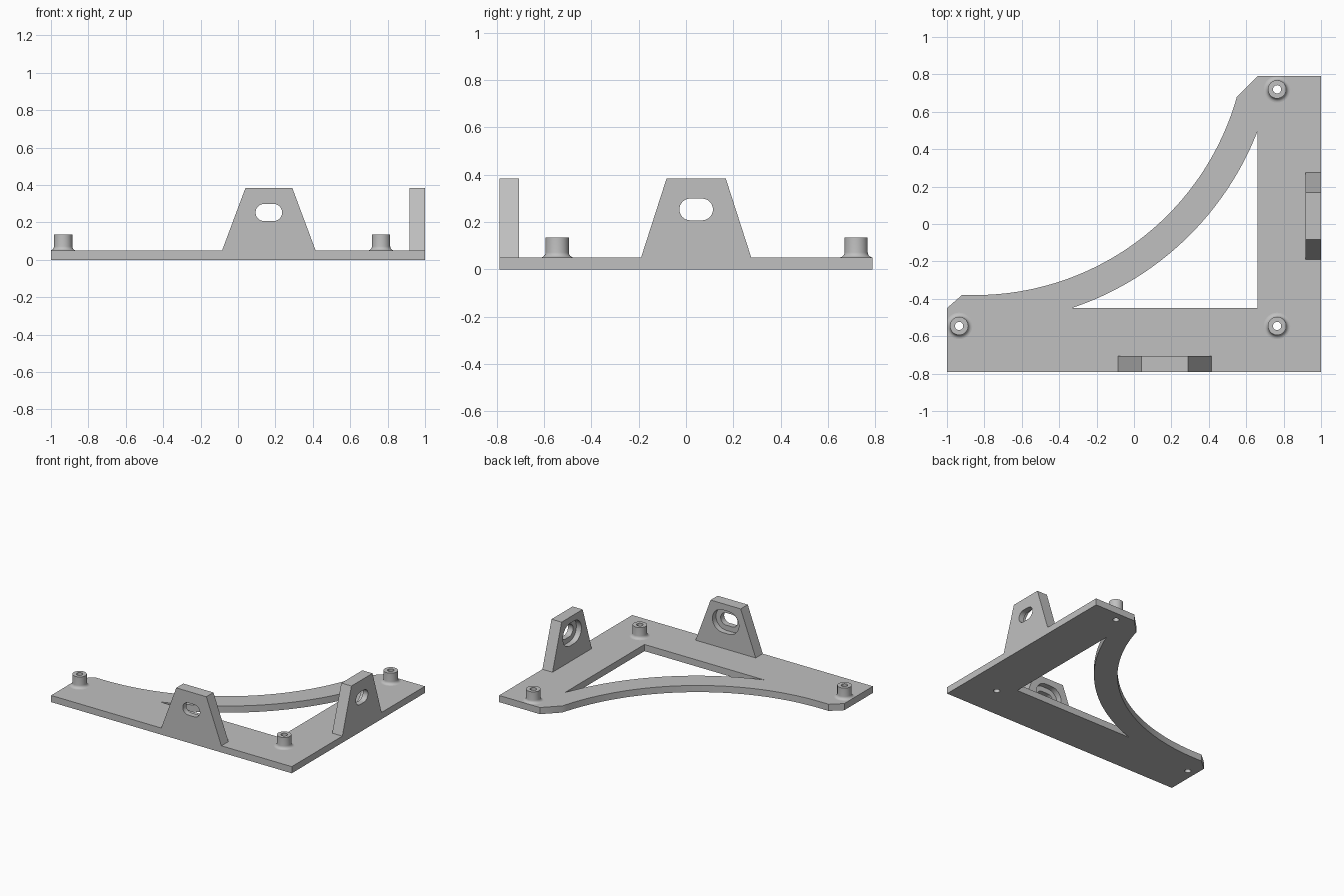
import bpy, bmesh
from math import pi, cos, sin, atan2, hypot
from mathutils import Vector, Matrix

cube = bpy.data.objects.get("Cube")
if cube:
    bpy.data.objects.remove(cube, do_unlink=True)

grey = bpy.data.materials.new("plain grey")
grey.use_nodes = True
grey.diffuse_color = (0.53, 0.53, 0.53, 1)
grey.node_tree.nodes["Principled BSDF"].inputs["Base Color"].default_value = grey.diffuse_color

PLATE, TOP = 0.05, 0.135
HOLE = 0.022
SIDES = 32


def add_object(name, bm):
    bmesh.ops.recalc_face_normals(bm, faces=bm.faces)
    mesh = bpy.data.meshes.new(name)
    bm.to_mesh(mesh)
    bm.free()
    mesh.materials.append(grey)
    obj = bpy.data.objects.new(name, mesh)
    bpy.context.collection.objects.link(obj)
    return obj


def prism(name, points, direction, matrix=Matrix()):
    """Extrude a closed outline along a direction."""
    bm = bmesh.new()
    face = bm.faces.new([bm.verts.new(p) for p in points])
    moved = bmesh.ops.extrude_face_region(bm, geom=[face], use_keep_orig=True)["geom"]
    bmesh.ops.translate(bm, vec=direction, verts=[v for v in moved if isinstance(v, bmesh.types.BMVert)])
    bm.transform(matrix)
    return add_object(name, bm)


def activate(obj):
    bpy.ops.object.select_all(action='DESELECT')
    obj.select_set(True)
    bpy.context.view_layer.objects.active = obj


def cut(obj, cutter):
    """Subtract the cutter and discard it."""
    mod = obj.modifiers.new("cut", 'BOOLEAN')
    mod.operation, mod.solver, mod.object = 'DIFFERENCE', 'EXACT', cutter
    activate(obj)
    bpy.ops.object.modifier_apply(modifier=mod.name)
    bpy.data.objects.remove(cutter, do_unlink=True)


def finish(obj):
    activate(obj)
    bpy.ops.object.shade_smooth_by_angle(angle=pi / 6)


def arc(center, start, end, steps=48):
    """Points from start to end around a center."""
    a, b = [Vector(p) - Vector(center) for p in (start, end)]
    t0, t1 = atan2(a.y, a.x), atan2(b.y, b.x)
    pts = []
    for i in range(steps + 1):
        f = i / steps
        t, r = t0 + (t1 - t0) * f, hypot(*a) * (1 - f) + hypot(*b) * f
        pts.append((center[0] + r * cos(t), center[1] + r * sin(t)))
    return pts


def circle(x, y, z):
    return [(x + HOLE * cos(2 * pi * i / SIDES), y + HOLE * sin(2 * pi * i / SIDES), z)
            for i in range(SIDES)]


# Base plate: corner outline with a curved brace and a window
bosses = {"left_corner": (0.765, -0.545), "right_end": (-0.935, -0.545), "back_end": (0.765, 0.72)}
center = (-0.85, 1.075)
outline = [(-1, -0.45), (-1, -0.79), (1, -0.79), (1, 0.79), (0.66, 0.79)]
outline += arc(center, (0.55, 0.68), (-0.85, -0.38)) + [(-0.92, -0.38)]
plate = prism("base_plate", [(x, y, 0) for x, y in outline], (0, 0, PLATE))
window = [(0.66, -0.45)] + arc(center, (0.66, 0.495), (-0.335, -0.45))
cut(plate, prism("window_cutter", [(x, y, -0.1) for x, y in window], (0, 0, 0.3)))
for x, y in bosses.values():
    cut(plate, prism("hole_cutter", circle(x, y, -0.1), (0, 0, 0.3)))
finish(plate)

# Hollow screw bosses with a fillet at the foot
fillet = 0.022
profile = [(HOLE, PLATE), (HOLE, TOP), (0.049, TOP)]
profile += [(0.049 + fillet * (1 - cos(t)), PLATE + fillet * (1 - sin(t)))
            for t in [i * pi / 12 for i in range(7)]]
for place, (x, y) in bosses.items():
    bm = bmesh.new()
    rings = [[bm.verts.new((max(x + r * cos(a), -1), y + r * sin(a), z)) for r, z in profile]
             for a in [2 * pi * i / SIDES for i in range(SIDES)]]
    for i, ring in enumerate(rings):
        other = rings[(i + 1) % SIDES]
        for j in range(len(profile) - 1):
            bm.faces.new((ring[j], other[j], other[j + 1], ring[j + 1]))
    finish(add_object("boss_" + place, bm))


# Upright tapered tabs, each with a slot and a wider pocket on the inner side
def slot(radius, y):
    half_flat, z = 0.025, 0.253
    pts = []
    for side in (1, -1):
        for i in range(17):
            t = -pi / 2 + pi * i / 16
            pts.append((side * (half_flat + radius * cos(t)), y, z + side * radius * sin(t)))
    return pts


def tab(name, half_base, matrix):
    thick, height, half_top = 0.084, 0.385, 0.125
    shape = [(-half_base, 0, PLATE), (half_base, 0, PLATE), (half_top, 0, height), (-half_top, 0, height)]
    obj = prism(name, shape, (0, thick, 0), matrix)
    cut(obj, prism("slot_cutter", slot(0.046, -0.1), (0, 0.3, 0), matrix))
    cut(obj, prism("pocket_cutter", slot(0.085, thick / 2), (0, 0.1, 0), matrix))
    finish(obj)


tab("front_tab", 0.25, Matrix.Translation((0.165, -0.79, 0)))
tab("left_tab", 0.233, Matrix.Translation((1, 0.043, 0)) @ Matrix.Rotation(pi / 2, 4, 'Z'))
